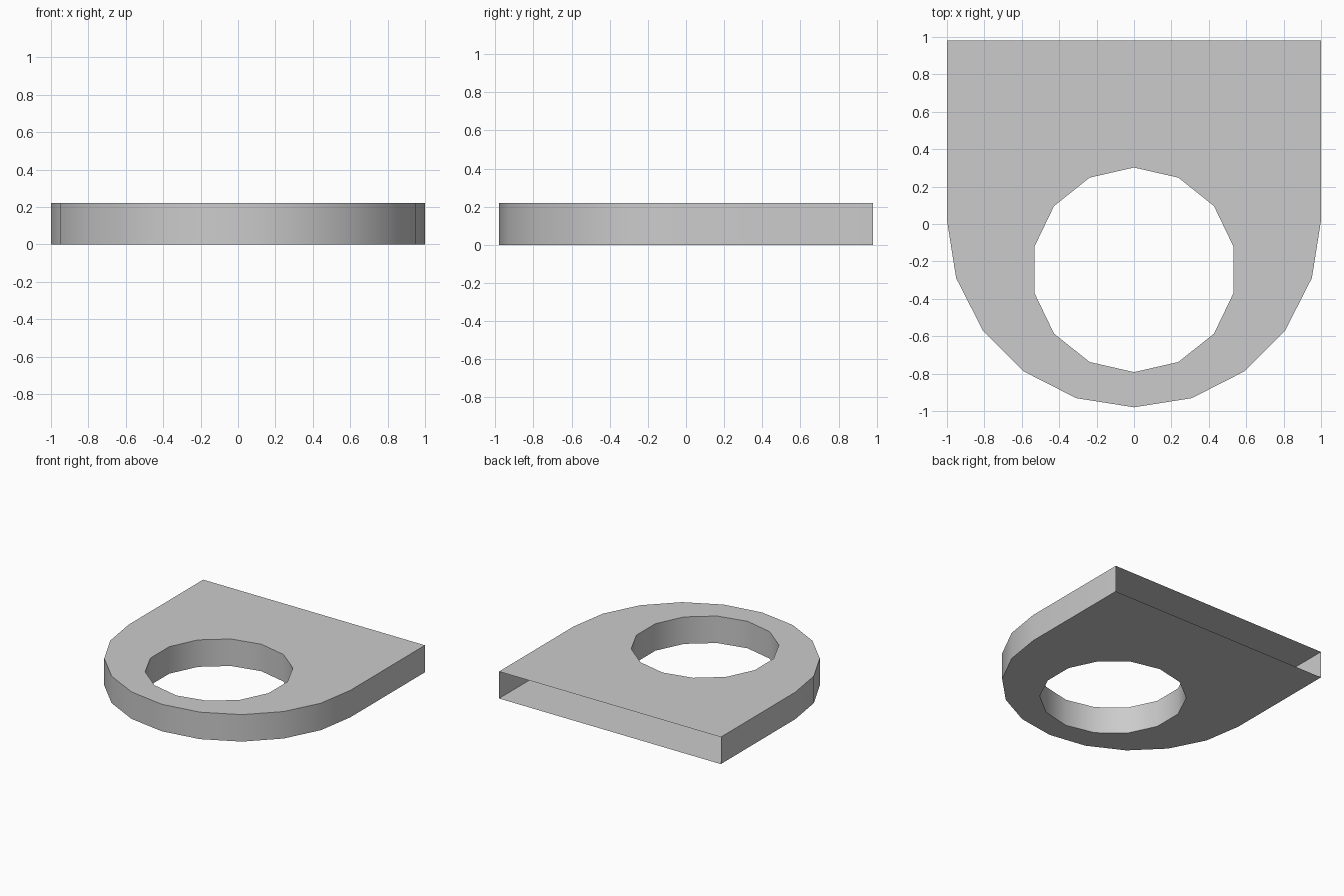
import bpy, bmesh
from math import sin, cos, pi, radians

if "Cube" in bpy.data.objects:
    bpy.data.objects.remove(bpy.data.objects["Cube"])

HEIGHT = 0.22

# Outer outline: half round front, straight sides, flat back
outer = [(cos(pi + pi * i / 10), 0.02 + sin(pi + pi * i / 10)) for i in range(11)]
outer += [(1, 0.98), (-1, 0.98)]

# Fourteen-sided hole, moved towards the front
hole = [(0.547 * sin(2 * pi * i / 14), -0.245 + 0.547 * cos(2 * pi * i / 14))
        for i in range(14)]

bm = bmesh.new()


def ring(points, z):
    verts = [bm.verts.new((x, y, z)) for x, y in points]
    edges = [bm.edges.new((v, verts[(i + 1) % len(verts)])) for i, v in enumerate(verts)]
    return verts, edges


def wall(low, high, skip=None):
    n = len(low)
    for i in range(n):
        if i != skip:
            j = (i + 1) % n
            f = bm.faces.new((low[i], low[j], high[j], high[i]))
            f.smooth = True


# Top and bottom plates with the hole left open
rings = []
for z in (0, HEIGHT):
    ov, oe = ring(outer, z)
    hv, he = ring(hole, z)
    bmesh.ops.triangle_fill(bm, edges=oe + he, use_beauty=True)
    rings.append((ov, hv))

# Rim walls; the flat back side stays open
wall(rings[0][0], rings[1][0], skip=11)
wall(rings[0][1], rings[1][1])

# Merge plate triangles and make all normals point outward
bmesh.ops.recalc_face_normals(bm, faces=bm.faces)
top = next(f for f in bm.faces if all(v.co.z > HEIGHT / 2 for v in f.verts))
if top.normal.z < 0:
    bmesh.ops.reverse_faces(bm, faces=bm.faces)

mesh = bpy.data.meshes.new("ring_plate")
bm.to_mesh(mesh)
bm.free()
plate = bpy.data.objects.new("ring_plate", mesh)
bpy.context.collection.objects.link(plate)

# Smooth round walls, sharp plate edges
bpy.context.view_layer.objects.active = plate
plate.select_set(True)
bpy.ops.object.shade_smooth_by_angle(angle=radians(30))
